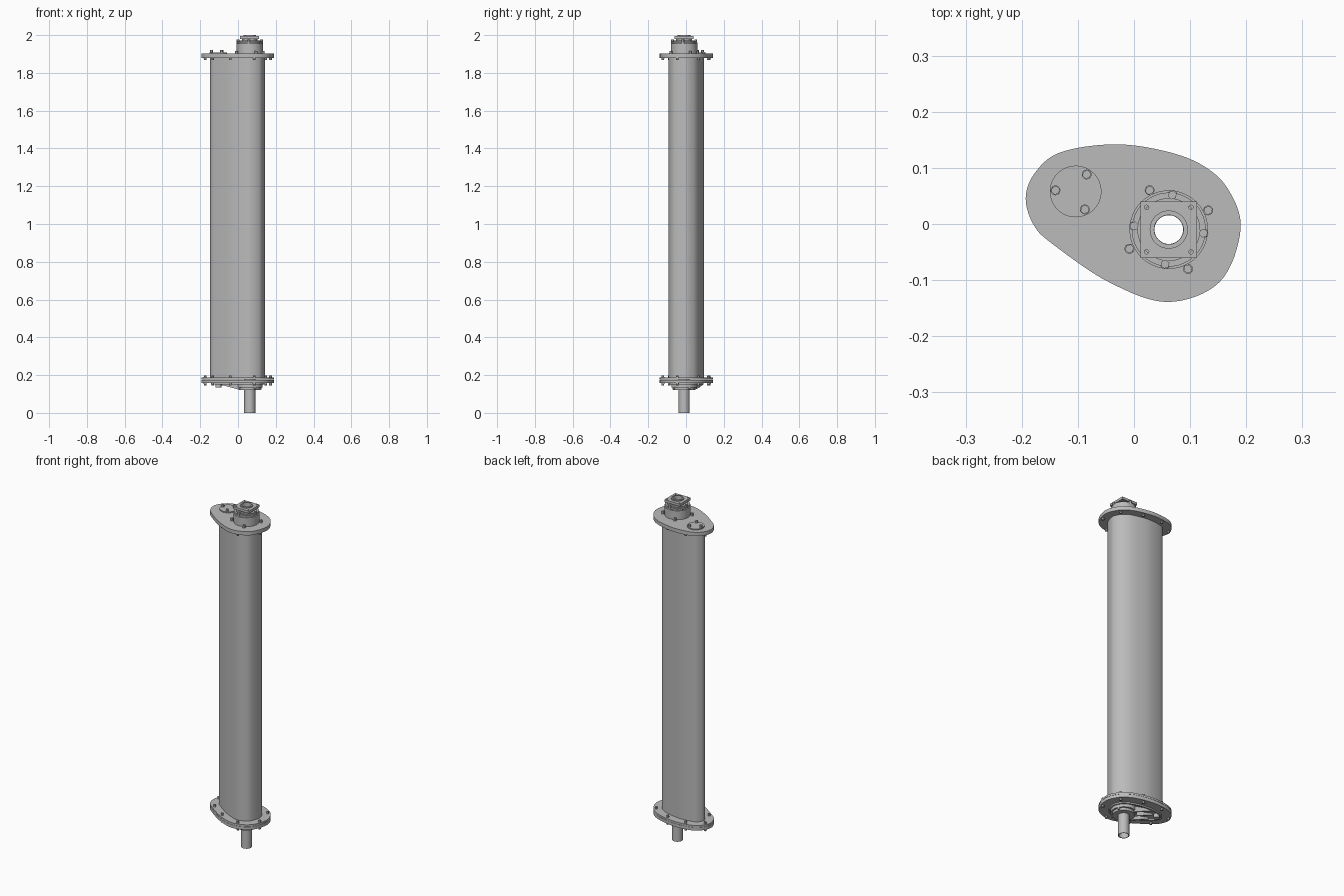
import bpy, bmesh, math
from mathutils import Vector

if "Cube" in bpy.data.objects:
    bpy.data.objects.remove(bpy.data.objects["Cube"])

steel = bpy.data.materials.new("grey steel")
steel.use_nodes = True
GREY = (0.5, 0.5, 0.5, 1)
steel.diffuse_color = GREY
steel.node_tree.nodes["Principled BSDF"].inputs["Base Color"].default_value = GREY

AXIS = Vector((0.062, -0.01))      # drive shaft centre
PORT = Vector((-0.104, 0.058))     # small port centre


def finish(name, bm):
    bmesh.ops.recalc_face_normals(bm, faces=bm.faces)
    mesh = bpy.data.meshes.new(name)
    bm.to_mesh(mesh)
    bm.free()
    ob = bpy.data.objects.new(name, mesh)
    bpy.context.collection.objects.link(ob)
    mesh.materials.append(steel)
    bpy.ops.object.select_all(action='DESELECT')
    ob.select_set(True)
    bpy.context.view_layer.objects.active = ob
    bpy.ops.object.shade_smooth_by_angle(angle=math.radians(32))
    return ob


def add_plate(bm, loops, z0, z1):
    """Extrude an outline, with any further loops as holes."""
    edges = []
    for loop in loops:
        vs = [bm.verts.new((p[0], p[1], z0)) for p in loop]
        edges += [bm.edges.new((vs[i - 1], vs[i])) for i in range(len(vs))]
    res = bmesh.ops.triangle_fill(bm, edges=edges, use_beauty=True)
    faces = [g for g in res["geom"] if isinstance(g, bmesh.types.BMFace)]
    ext = bmesh.ops.extrude_face_region(bm, geom=faces, use_keep_orig=True)
    for g in ext["geom"]:
        if isinstance(g, bmesh.types.BMVert):
            g.co.z = z1


def plate(name, loops, z0, z1):
    bm = bmesh.new()
    add_plate(bm, loops, z0, z1)
    return finish(name, bm)


def circle(c, r, n=48, turn=0.0):
    return [(c[0] + r * math.cos(turn + math.tau * i / n),
             c[1] + r * math.sin(turn + math.tau * i / n)) for i in range(n)]


def ring_points(c, r, n, deg):
    return circle(c, r, n, math.radians(deg))


def bolts(name, points, z0, z1, r=0.008):
    """Hex heads, each with a round washer at the z0 end."""
    bm = bmesh.new()
    mid = z0 + (z1 - z0) * 0.25
    for p in points:
        add_plate(bm, [circle(p, r * 1.1, 16)], z0, mid)
        add_plate(bm, [circle(p, r, 6, 0.3)], mid, z1)
    return finish(name, bm)


# Egg-shaped outline: smooth closed spline through control points
KEYS = [(0.19, -0.009), (0.167, 0.063), (0.118, 0.107), (0.046, 0.132),
        (-0.04, 0.142), (-0.133, 0.127), (-0.178, 0.089), (-0.193, 0.045),
        (-0.178, -0.003), (-0.142, -0.038), (-0.044, -0.104), (0.06, -0.139),
        (0.153, -0.103)]


def egg(inset=0.0, steps=8):
    pts = []
    n = len(KEYS)
    for i in range(n):
        a, b, c, d = (Vector(KEYS[(i + k) % n]) for k in (-1, 0, 1, 2))
        for s in range(steps):
            t = s / steps
            pts.append(0.5 * (2 * b + (c - a) * t + (2 * a - 5 * b + 4 * c - d) * t * t
                              + (3 * b - a - 3 * c + d) * t ** 3))
    out = []
    for i, p in enumerate(pts):
        tan = (pts[(i + 1) % len(pts)] - pts[i - 1]).normalized()
        out.append(p + Vector((-tan.y, tan.x)) * inset)
    return out


BORE = circle(AXIS, 0.026)

# Main casing and hollow shaft
plate("casing_tube", [egg(0.046), egg(0.052)], 0.18, 1.885)
plate("hollow_shaft", [circle(AXIS, 0.0295), circle(AXIS, 0.0255)], 0, 1.985)

# End flanges
plate("top_flange", [egg(), BORE], 1.88, 1.902)
plate("bottom_flange", [egg(), egg(0.052)], 0.176, 0.187)
plate("bottom_cover", [egg(), BORE], 0.157, 0.175)

# Flange bolts around the rim
RIM = [(-0.085, 0.124), (0.035, 0.118), (0.146, 0.066), (0.172, -0.046),
       (0.085, -0.122), (-0.04, -0.088), (-0.134, -0.024), (-0.174, 0.071)]
bolts("top_rim_nuts", RIM, 1.88, 1.868, 0.007)
bolts("bottom_rim_bolts", RIM, 0.187, 0.199, 0.007)
bolts("bottom_rim_nuts", RIM, 0.157, 0.145, 0.007)

# Port cover on the top flange
plate("port_cover", [circle(PORT, 0.046)], 1.902, 1.908)
bolts("port_cover_bolts", ring_points(PORT, 0.036, 3, 57), 1.908, 1.92)

# Bearing housing: base, wall with open groove, posts, core and square head
plate("housing_base", [circle(AXIS, 0.068), BORE], 1.902, 1.912)
plate("housing_wall", [circle(AXIS, 0.07), circle(AXIS, 0.063)], 1.912, 1.955)
plate("housing_core", [circle(AXIS, 0.056), BORE], 1.912, 1.972)
plate("housing_rim", [circle(AXIS, 0.066), BORE], 1.957, 1.966)
bolts("housing_foot_bolts", ring_points(AXIS, 0.078, 4, 26), 1.902, 1.917)
bolts("housing_rim_bolts", ring_points(AXIS, 0.062, 4, 84), 1.955, 1.978)

HEAD_HOLES = ring_points(AXIS, 0.056, 4, 45)
plate("square_head", [circle(AXIS, 0.071, 4, math.pi / 4), BORE]
      + [circle(p, 0.004, 12) for p in HEAD_HOLES], 1.98, 1.994)
plate("head_neck", [circle(AXIS, 0.042), BORE], 1.966, 1.981)
plate("head_collar", [circle(AXIS, 0.034), BORE], 1.994, 2.0)

# Underside: raised pad, hub and small drain plug
plate("bottom_pad", [egg(0.05), egg(0.058)], 0.149, 0.157)
plate("bottom_hub", [circle(AXIS, 0.068), BORE], 0.134, 0.157)
plate("bottom_hub_cap", [circle(AXIS, 0.058), BORE], 0.12, 0.134)
bolts("bottom_hub_bolts", ring_points(AXIS, 0.062, 4, 26), 0.134, 0.124, 0.006)
plate("drain_plug", [circle(PORT, 0.016, 24)], 0.134, 0.157)

# Tapered stiffening ribs from the hub toward the narrow end
bm = bmesh.new()
toward = (PORT - AXIS).normalized()
side = Vector((-toward.y, toward.x))
for off, reach in ((-0.045, 0.15), (0, 0.155), (0.045, 0.15)):
    inner = AXIS + toward * 0.045 + side * off
    outer = AXIS + toward * reach + side * off
    ends = []
    for s in (-0.004, 0.004):
        tri = [(inner, 0.157), (outer, 0.157), (outer, 0.15), (inner, 0.124)]
        ends.append([bm.verts.new((*(p + side * s), z)) for p, z in tri])
    a, b = ends
    bm.faces.new(a)
    bm.faces.new(b[::-1])
    for i in range(4):
        bm.faces.new((a[i - 1], a[i], b[i], b[i - 1]))
finish("bottom_ribs", bm)
